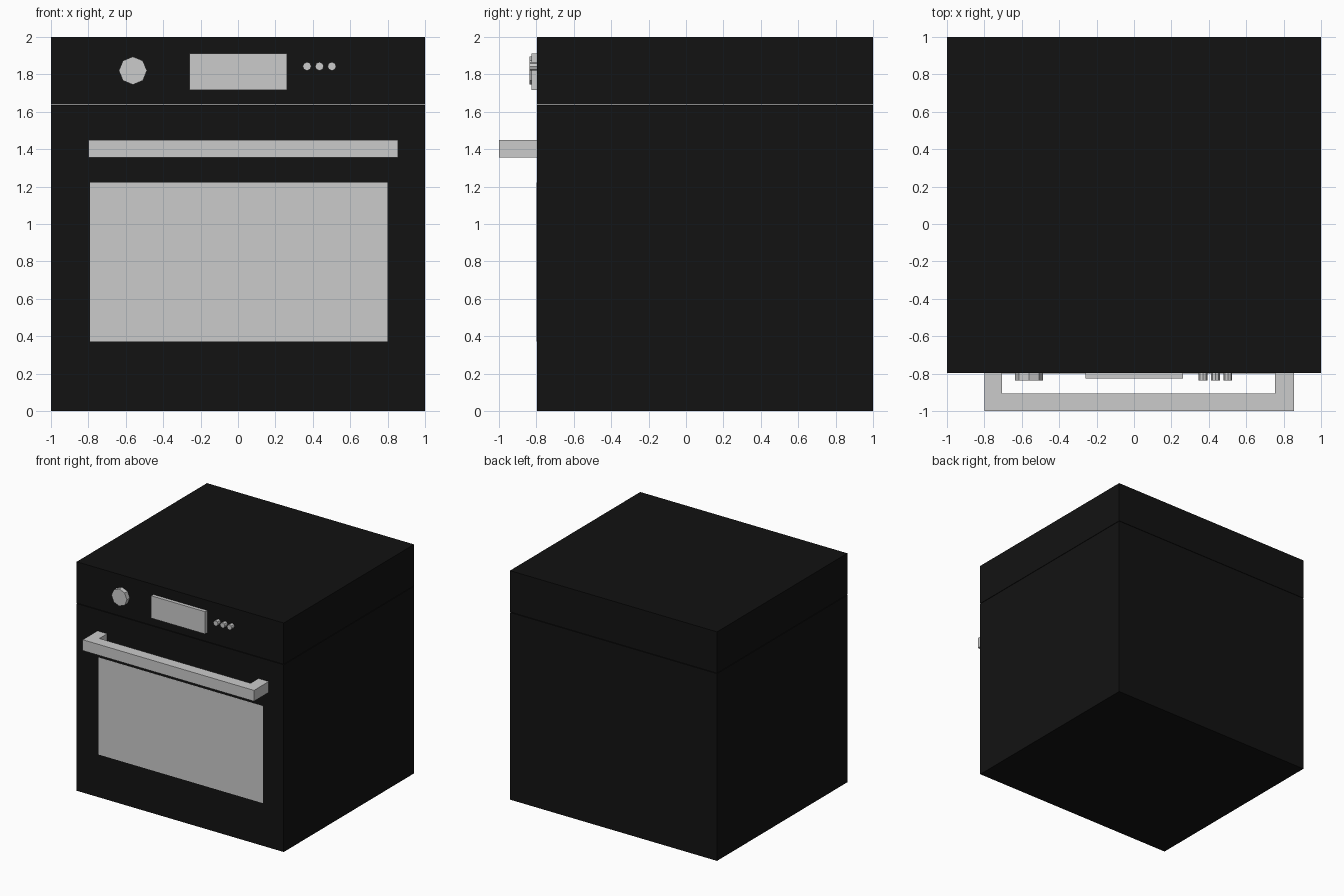
import bpy, bmesh, math
from mathutils import Matrix, Vector

if "Cube" in bpy.data.objects:
    bpy.data.objects.remove(bpy.data.objects["Cube"])

FRONT = -0.797  # plane of the oven front

black = bpy.data.materials.new("black_enamel")
black.diffuse_color = (0.006, 0.006, 0.006, 1)
black.use_nodes = True
black.node_tree.nodes["Principled BSDF"].inputs["Base Color"].default_value = black.diffuse_color


def finish(name, bm, mat=None):
    bmesh.ops.recalc_face_normals(bm, faces=bm.faces)
    mesh = bpy.data.meshes.new(name)
    bm.to_mesh(mesh)
    bm.free()
    obj = bpy.data.objects.new(name, mesh)
    bpy.context.collection.objects.link(obj)
    if mat:
        mesh.materials.append(mat)
    return obj


def box(name, lo, hi, mat=None):
    lo, hi = Vector(lo), Vector(hi)
    bm = bmesh.new()
    bmesh.ops.create_cube(bm, size=1, matrix=Matrix.Translation((lo + hi) / 2)
                          @ Matrix.Diagonal((*(hi - lo), 1)))
    return finish(name, bm, mat)


def dial(name, x, z, radius, depth):
    # eight-sided cylinder standing out of the front
    bm = bmesh.new()
    bmesh.ops.create_cone(bm, cap_ends=True, segments=8, radius1=radius, radius2=radius, depth=depth,
                          matrix=Matrix.Translation((x, FRONT - depth / 2, z))
                          @ Matrix.Rotation(math.pi / 2, 4, 'X'))
    return finish(name, bm)


# Body and control panel, separated by a hairline seam
box("oven_body", (-1, FRONT, 0), (1, 1, 1.635), black)
box("control_panel", (-1, FRONT, 1.639), (1, 1, 2), black)

# Door window, practically flush
box("door_window", (-0.79, FRONT - 0.001, 0.373), (0.80, FRONT + 0.001, 1.222))

# Controls
box("display", (-0.26, FRONT - 0.03, 1.717), (0.262, FRONT, 1.912))
dial("knob", -0.562, 1.82, 0.075, 0.04)
for i in range(3):
    dial(f"button_{i + 1}", 0.369 + 0.0665 * i, 1.843, 0.023, 0.04)

# Handle: U profile extruded upwards
outline = [(-0.80, FRONT), (-0.80, -1), (0.855, -1), (0.855, FRONT),
           (0.755, FRONT), (0.755, -0.905), (-0.706, -0.905), (-0.706, FRONT)]
bm = bmesh.new()
face = bm.faces.new([bm.verts.new((x, y, 1.355)) for x, y in outline])
ext = bmesh.ops.extrude_face_region(bm, geom=[face], use_keep_orig=True)
bmesh.ops.translate(bm, vec=(0, 0, 0.095),
                    verts=[g for g in ext["geom"] if isinstance(g, bmesh.types.BMVert)])
finish("door_handle", bm)
